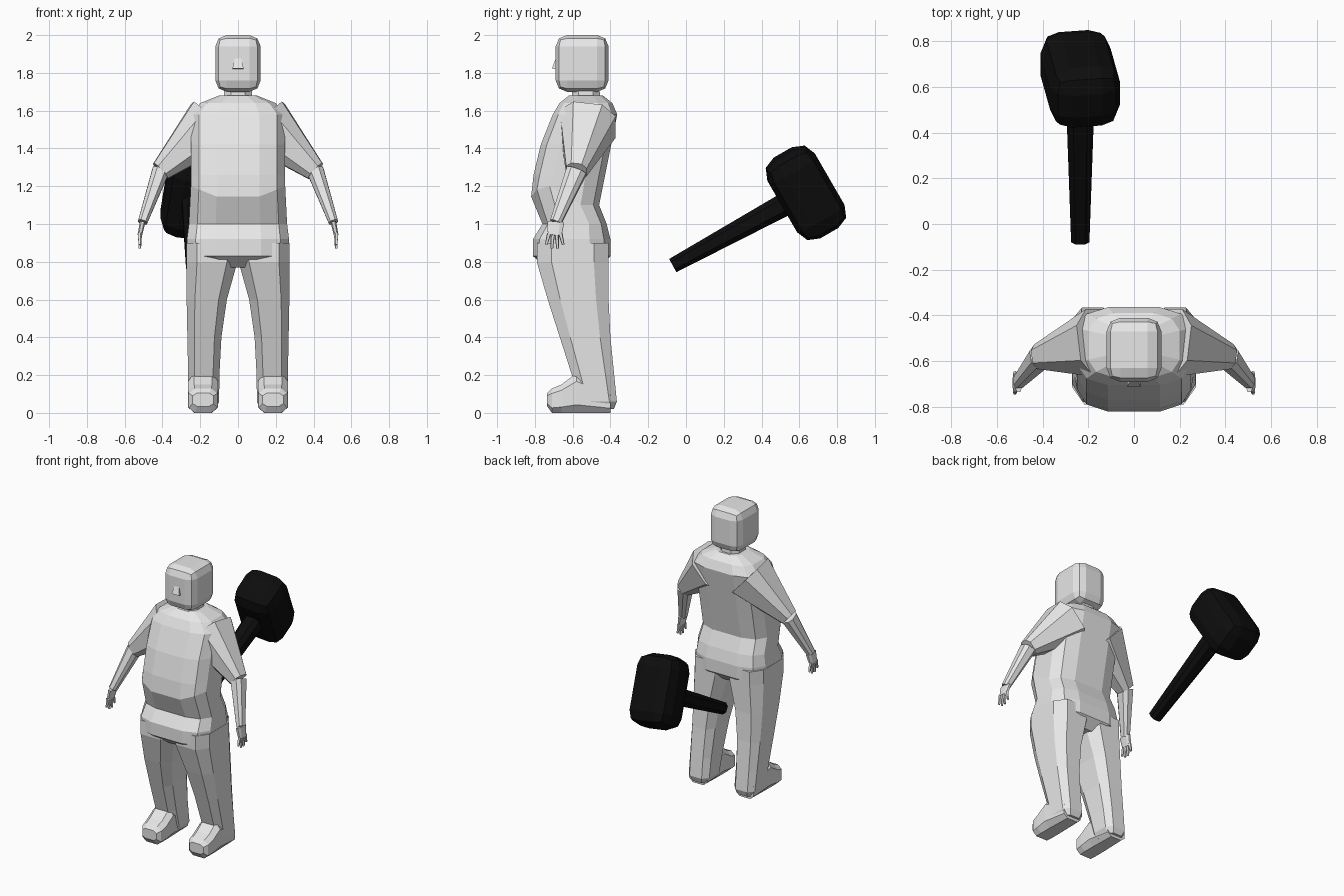
import bpy, bmesh, math
from mathutils import Vector, Matrix

cube = bpy.data.objects.get("Cube")
if cube:
    bpy.data.objects.remove(cube)


def material(name, value):
    mat = bpy.data.materials.new(name)
    mat.use_nodes = True
    color = (value, value, value, 1)
    mat.diffuse_color = color
    mat.node_tree.nodes["Principled BSDF"].inputs["Base Color"].default_value = color
    return mat


GREY = material("light grey", 0.8)
BLACK = material("black", 0.004)


def finish(name, bm, mat, mirror=False):
    """Turn the built mesh into an object, mirrored across x when paired."""
    bmesh.ops.recalc_face_normals(bm, faces=bm.faces)
    mesh = bpy.data.meshes.new(name)
    bm.to_mesh(mesh)
    bm.free()
    mesh.materials.append(mat)
    part = bpy.data.objects.new(name, mesh)
    bpy.context.collection.objects.link(part)
    if mirror:
        part.modifiers.new("Mirror", 'MIRROR').use_mirror_merge = False


def ring(centre, across, depth, sides=8, power=0.6):
    """Rounded-box cross-section spanned by two half axes."""
    points = []
    reach = math.cos(math.pi / sides) ** power
    for i in range(sides):
        angle = (i + 0.5) * math.tau / sides
        u, v = [math.copysign(abs(f) ** power, f) / reach
                for f in (math.cos(angle), math.sin(angle))]
        points.append(Vector(centre) + Vector(across) * u + Vector(depth) * v)
    return points


def level_ring(z, inner, outer, front, back, sides=8):
    """Horizontal cross-section filling a rectangle."""
    return ring(((inner + outer) / 2, (front + back) / 2, z),
                ((outer - inner) / 2, 0, 0), (0, (back - front) / 2, 0), sides)


def limb(start, end, start_radius, end_radius, flatten=1, sides=8):
    """Tapering tube, with its depth multiplied by flatten."""
    start, end = Vector(start), Vector(end)
    direction = (end - start).normalized()
    across = direction.cross(Vector((0, 1, 0))).normalized()
    depth = across.cross(direction) * flatten
    rings = []
    for step in range(4):
        t = step / 3
        radius = start_radius + (end_radius - start_radius) * t
        rings.append(ring(start.lerp(end, t), across * radius, depth * radius, sides, 0.75))
    return rings


def loft(name, strips, mat=GREY, mirror=False):
    """Skin lists of rings and cap their ends."""
    bm = bmesh.new()
    for rings in strips:
        rows = [[bm.verts.new(point) for point in points] for points in rings]
        for low, high in zip(rows, rows[1:]):
            for i in range(len(low)):
                bm.faces.new((low[i - 1], low[i], high[i], high[i - 1]))
        bm.faces.new(rows[0])
        bm.faces.new(rows[-1])
    finish(name, bm, mat, mirror)


def rounded_box(name, centre, size, bevel, mat, rotation=Matrix()):
    bm = bmesh.new()
    bmesh.ops.create_cube(bm, size=1, matrix=Matrix.Diagonal((*size, 1)))
    bmesh.ops.bevel(bm, geom=bm.edges[:], offset=bevel, segments=2,
                    profile=0.5, affect='EDGES')
    bm.transform(Matrix.Translation(centre) @ rotation)
    finish(name, bm, mat)


# Torso: hips, rounded belly and chest, then shoulders
def torso_ring(z, half_width, front, back):
    return level_ring(z, -half_width, half_width, front, back, sides=12)


torso = [torso_ring(0.77, 0.12, -0.74, -0.46),
         torso_ring(0.83, 0.27, -0.81, -0.4),
         torso_ring(0.92, 0.27, -0.81, -0.4),
         torso_ring(1, 0.26, -0.76, -0.42)]
chest_start = 1.1
for step in range(4):
    rise = step * 0.16
    belly = -0.82 + rise * rise / 2
    spine = -0.46 + rise / 5
    torso.append(torso_ring(chest_start + rise, 0.25, belly, spine))
torso.append(torso_ring(1.64, 0.2, -0.67, -0.39))
torso.append(torso_ring(1.68, 0.1, -0.62, -0.44))
# Belly crease rises towards the sides
for point in torso[4]:
    if point.y < -0.64:
        point.z += 0.4 * abs(point.x)
loft("torso", [torso])

# Neck, head and nose
loft("neck", [limb((0, -0.53, 1.6), (0, -0.53, 1.75), 0.08, 0.07)])
rounded_box("head", (0, -0.55, 1.85), (0.24, 0.28, 0.3), 0.06, GREY)
loft("nose", [limb((0, -0.68, 1.82), (0, -0.67, 1.9), 0.03, 0.01, sides=4)])

# Arms
shoulder = (0.14, -0.52, 1.53)
elbow = (0.41, -0.58, 1.28)
wrist = (0.505, -0.69, 1.01)
knuckles = Vector((0.52, -0.695, 0.94))
loft("sleeves", [limb(shoulder, elbow, 0.15, 0.055)], mirror=True)
loft("forearms", [limb(elbow, wrist, 0.045, 0.025, flatten=1.2)], mirror=True)
loft("palms", [limb(wrist, knuckles, 0.015, 0.012, flatten=3)], mirror=True)

# Four fingers fan out, with the thumb in front
fingers = []
for spread in (-1.5, -0.5, 0.5, 1.5):
    root = knuckles + Vector((0, spread * 0.02, 0.01))
    fingertip = root + Vector((0, spread * 0.01, abs(spread) * 0.02 - 0.09))
    fingers.append(limb(root, fingertip, 0.01, 0.006, sides=5))
thumb_root = knuckles + Vector((0, 0, 0.05))
thumb_tip = thumb_root + Vector((0, -0.1, 0))
fingers.append(limb(thumb_root, thumb_tip, 0.01, 0.006, sides=5))
loft("fingers", fingers, mirror=True)

# Trouser legs lean back and narrow at the knee
legs = []
for z in (0.02, 0.06, 0.2, 0.4, 0.6, 0.8, 0.9):
    inner = max(0.1 - 0.19 * z ** 3, 0.003)
    outer = 0.26 + 0.02 * min(z, 0.6)
    front = max(-0.54 - 0.32 * z, -0.79)
    back = max(-0.36 - 0.1 * z, -0.41)
    inset = 0.02 if z == 0.02 else 0
    legs.append(level_ring(z, inner + inset, outer - inset, front, back - inset))
loft("legs", [legs], mirror=True)

# Shoes slope from the instep to the toe
shoes = []
for y, height, half_width in ((-0.4, 0.12, 0.07), (-0.58, 0.21, 0.08),
                              (-0.66, 0.15, 0.08), (-0.71, 0.13, 0.075)):
    shoes.append(ring((0.185, y, height / 2), (half_width, 0, 0), (0, 0, height / 2)))
shoes.append(ring((0.185, -0.735, 0.07), (0.055, 0, 0), (0, 0, 0.035)))
loft("shoes", [shoes], mirror=True)

# Hammer, tilted up to the rear with a slightly twisted head
handle_tip = Vector((-0.235, -0.07, 0.78))
head_centre = Vector((-0.235, 0.635, 1.165))
loft("hammer_handle", [limb(handle_tip, head_centre, 0.04, 0.065)], BLACK)
tilt = Matrix.Rotation(math.radians(30), 4, 'X')
twist = Matrix.Rotation(math.radians(8), 4, 'Y')
rounded_box("hammer_head", head_centre, (0.31, 0.29, 0.48), 0.09, BLACK, tilt @ twist)
